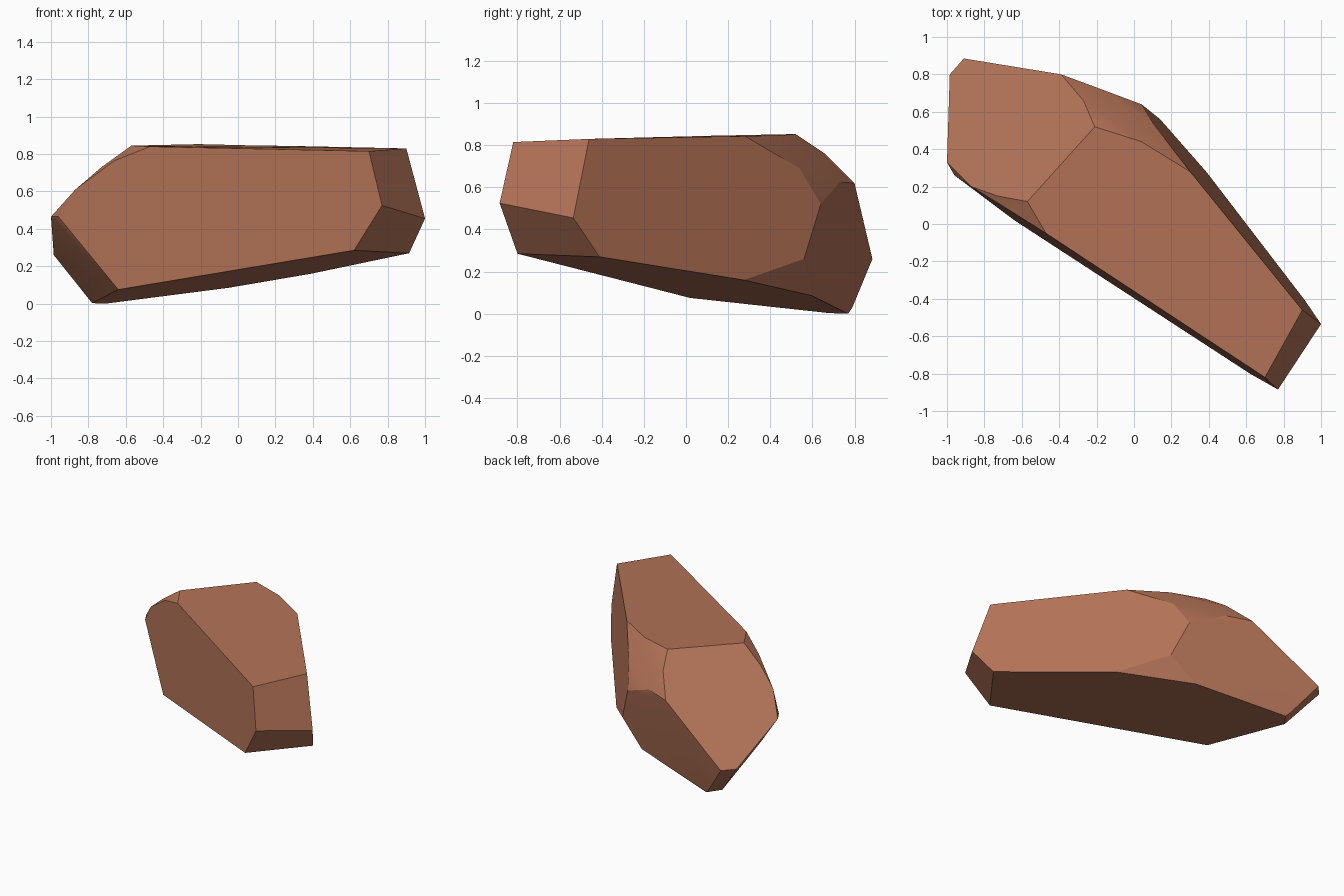
import bpy, bmesh, math

if "Cube" in bpy.data.objects:
    bpy.data.objects.remove(bpy.data.objects["Cube"])

# Corner points of the boulder, grouped by region; the rock is their convex hull
bottom = [(-0.78, 0.68, 0.003), (-0.71, 0.77, 0.0), (-0.74, 0.79, 0.03),
          (-0.64, 0.02, 0.075), (0.62, -0.80, 0.285), (0.915, -0.41, 0.27),
          (0.39, 0.275, 0.16), (-0.05, 0.60, 0.085)]
right_end = [(1.0, -0.535, 0.455), (0.77, -0.885, 0.525),
             (0.70, -0.82, 0.815), (0.90, -0.46, 0.83)]
top = [(-0.47, -0.05, 0.84), (-0.57, 0.12, 0.845), (-0.21, 0.52, 0.853),
       (0.04, 0.44, 0.847), (0.30, 0.28, 0.843)]
left_end = [(-1.0, 0.33, 0.465), (-0.96, 0.26, 0.465), (-0.87, 0.20, 0.61),
            (-0.73, 0.15, 0.73), (-0.66, 0.07, 0.765),
            (-0.985, 0.80, 0.26), (-0.91, 0.885, 0.26)]
back_corner = [(-0.39, 0.80, 0.62), (-0.27, 0.66, 0.76), (-0.20, 0.73, 0.625),
               (0.04, 0.64, 0.52), (0.14, 0.56, 0.26), (0.10, 0.54, 0.69)]

bm = bmesh.new()
for p in bottom + right_end + top + left_end + back_corner:
    bm.verts.new(p)
bmesh.ops.convex_hull(bm, input=bm.verts[:])
loose = [v for v in bm.verts if not v.link_faces]
bmesh.ops.delete(bm, geom=loose, context='VERTS')

# Merge nearly coplanar triangles into broad flat facets
bmesh.ops.dissolve_limit(bm, angle_limit=math.radians(6),
                         verts=bm.verts[:], edges=bm.edges[:])
bmesh.ops.recalc_face_normals(bm, faces=bm.faces[:])

mesh = bpy.data.meshes.new("boulder")
bm.to_mesh(mesh)
bm.free()
rock = bpy.data.objects.new("boulder", mesh)
bpy.context.collection.objects.link(rock)

# Single reddish brown stone colour
mat = bpy.data.materials.new("red_brown_stone")
mat.diffuse_color = (0.45, 0.17, 0.095, 1)
mat.use_nodes = True
mat.node_tree.nodes["Principled BSDF"].inputs["Base Color"].default_value = mat.diffuse_color
mesh.materials.append(mat)

# Soften only the rounded back corner; keep the big facets crisp
bpy.context.view_layer.objects.active = rock
rock.select_set(True)
bpy.ops.object.shade_smooth_by_angle(angle=math.radians(20))
